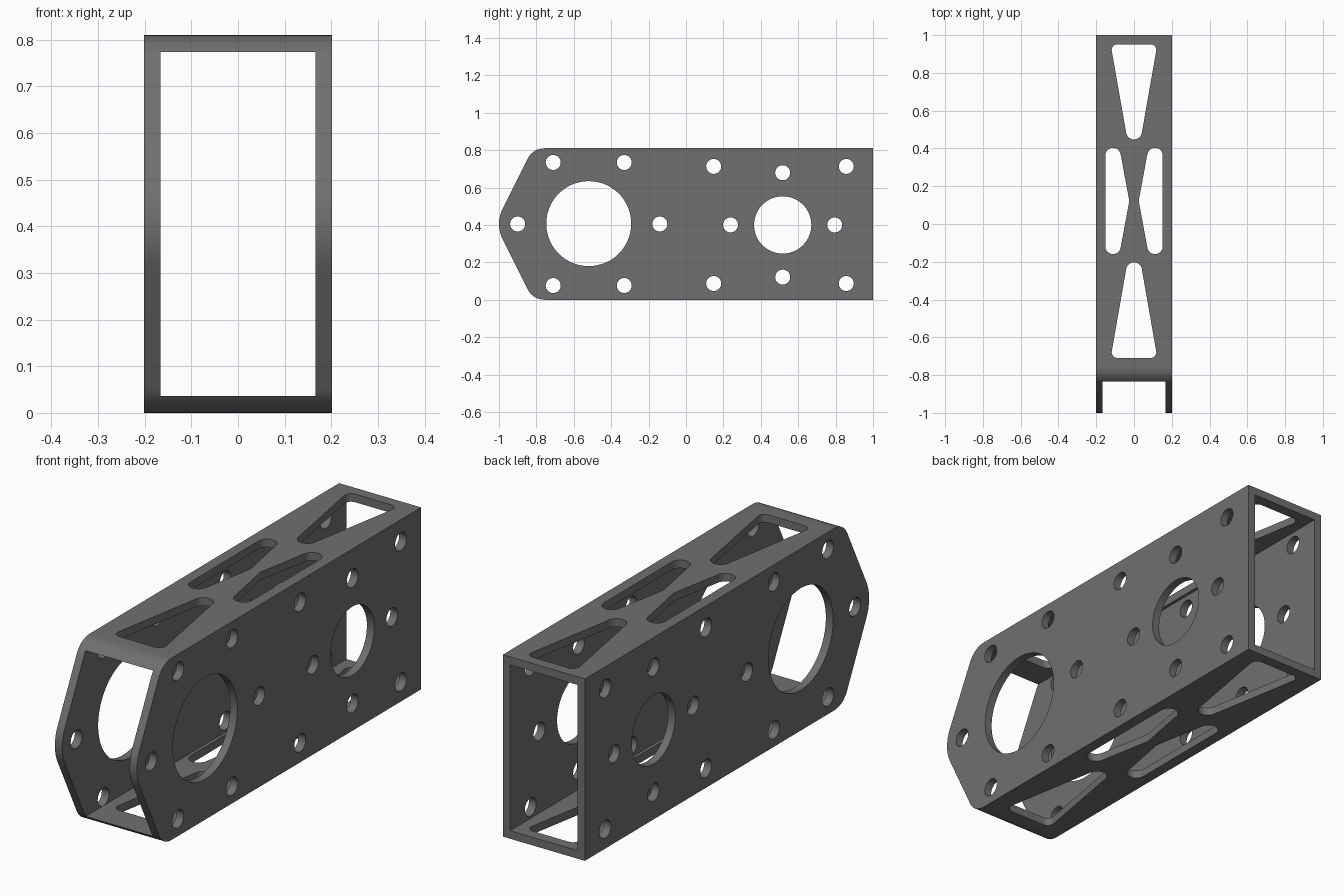
import bpy, bmesh
from math import cos, sin, pi
from mathutils.geometry import convex_hull_2d

if "Cube" in bpy.data.objects:
    bpy.data.objects.remove(bpy.data.objects["Cube"])

ZC = 0.405          # mid height of the tube
ZB = 0.400          # centre height of the smaller bore pattern
HX, WALL = 0.202, 0.036


def circle(a, b, r, n=48):
    return [(a + r * cos(2 * pi * i / n), b + r * sin(2 * pi * i / n)) for i in range(n)]


def hull(*discs):
    """Outline wrapped around discs (a, b, r); r = 0 gives a sharp corner."""
    pts = []
    for a, b, r in discs:
        pts += circle(a, b, r) if r else [(a, b)]
    return [pts[i] for i in convex_hull_2d(pts)]


def prisms(name, outlines, axis, lo, hi):
    """Extrude closed outlines along x or z into one object."""
    bm = bmesh.new()
    for outline in outlines:
        rings = []
        for t in (lo, hi):
            rings.append([bm.verts.new((t, a, b) if axis == 'x' else (a, b, t)) for a, b in outline])
        n = len(outline)
        bm.faces.new(rings[0])
        bm.faces.new(rings[1])
        for i in range(n):
            j = (i + 1) % n
            bm.faces.new((rings[0][i], rings[0][j], rings[1][j], rings[1][i]))
    bmesh.ops.recalc_face_normals(bm, faces=bm.faces)
    mesh = bpy.data.meshes.new(name)
    bm.to_mesh(mesh)
    bm.free()
    obj = bpy.data.objects.new(name, mesh)
    bpy.context.collection.objects.link(obj)
    return obj


# Outer body: side outline with a rounded, tapered nose
nose = hull((-0.82, ZC, 0.18), (-0.757, 0.71, 0.1), (-0.757, 0.1, 0.1),
            (1, 0, 0), (1, 2 * ZC, 0))
body = prisms("channel_tube", [nose], 'x', -HX, HX)
dark = bpy.data.materials.new("dark_metal")
dark.diffuse_color = (0.16, 0.16, 0.16, 1)
dark.use_nodes = True
dark.node_tree.nodes["Principled BSDF"].inputs["Base Color"].default_value = dark.diffuse_color
body.data.materials.append(dark)

# Inner cavity, open at both ends
ix = HX - WALL
cavity = prisms("cavity_cutter", [[(-ix, -1.2), (ix, -1.2), (ix, 1.2), (-ix, 1.2)]],
                'z', WALL, 2 * ZC - WALL)

# Side holes: two large bores, each with its ring of bolt holes
holes = [circle(-0.52, ZC + 0.002, 0.227, 96), circle(0.517, ZB, 0.153, 80)]
bolts = [(-0.9, ZC), (-0.14, ZC), (0.238, ZB), (0.795, ZB)]
for y, z, dz in ((-0.71, ZC, 0.329), (-0.33, ZC, 0.329),
                 (0.148, ZB, 0.313), (0.857, ZB, 0.313), (0.517, ZB, 0.279)):
    bolts += [(y, z + dz), (y, z - dz)]
holes += [circle(y, z, 0.04) for y, z in bolts]
side_holes = prisms("side_hole_cutter", holes, 'x', -0.4, 0.4)

# Truss slots through top and bottom walls
slots = [hull((-0.088, 0.921, 0.03), (0.088, 0.921, 0.03), (0, 0.49, 0.042)),
         hull((-0.088, -0.679, 0.03), (0.088, -0.679, 0.03), (0, -0.245, 0.042))]
for s in (-1, 1):
    slots.append(hull((s * 0.111, 0.362, 0.041), (s * 0.111, -0.118, 0.041), (s * 0.025, 0.122, 0)))
truss_slots = prisms("truss_slot_cutter", slots, 'z', -0.3, 1.2)

# Cut, then drop the cutters
bpy.context.view_layer.objects.active = body
body.select_set(True)
for cutter in (cavity, side_holes, truss_slots):
    cutter.hide_render = True
    cutter.data.materials.append(dark)
    mod = body.modifiers.new(cutter.name, 'BOOLEAN')
    mod.operation, mod.solver, mod.object = 'DIFFERENCE', 'EXACT', cutter
    bpy.ops.object.modifier_apply(modifier=mod.name)
    bpy.data.objects.remove(cutter)
bpy.ops.object.shade_smooth_by_angle(angle=pi / 6)
